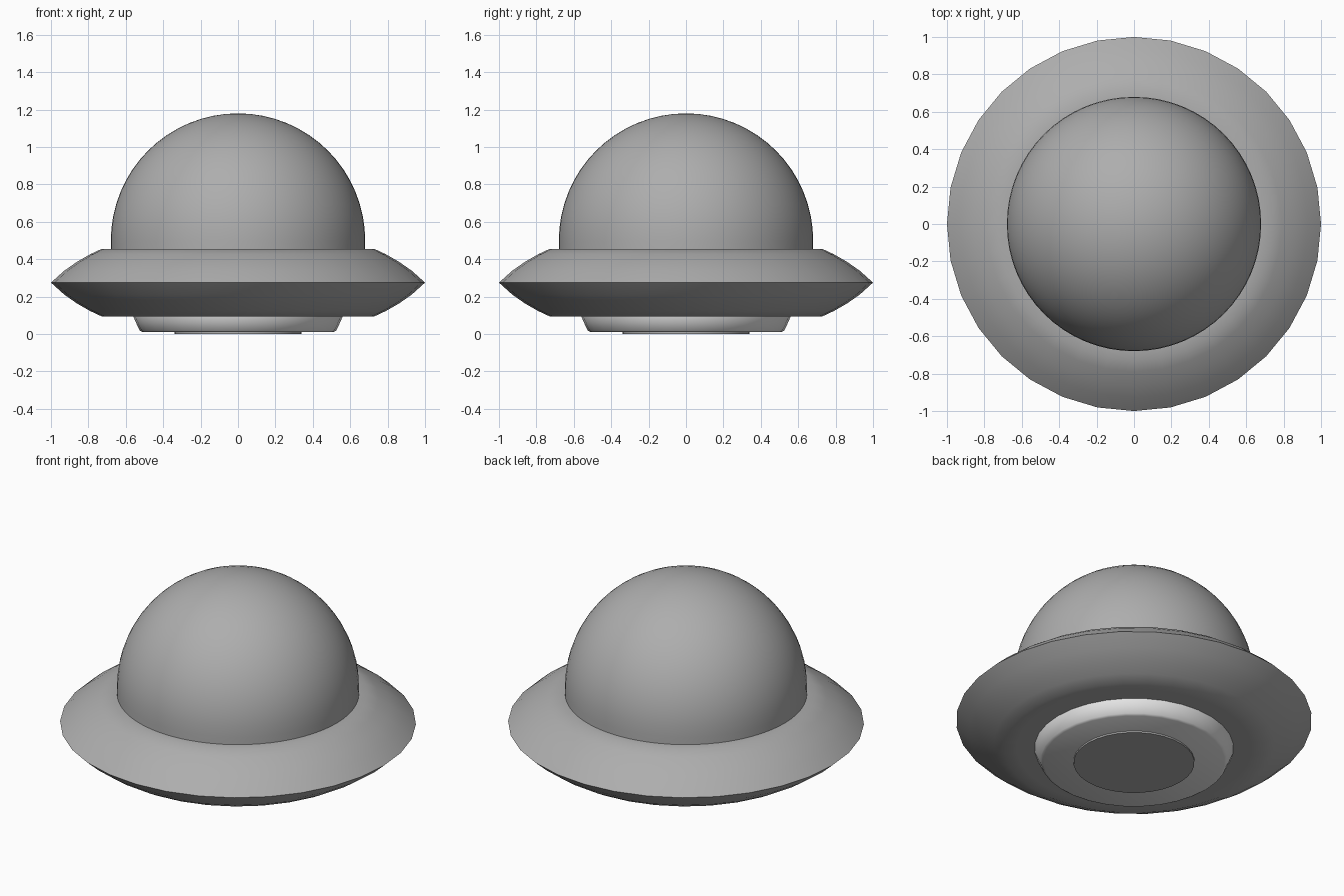
import bpy, bmesh, math

old = bpy.data.objects.get("Cube")
if old:
    bpy.data.objects.remove(old, do_unlink=True)


def material(name, value):
    m = bpy.data.materials.new(name)
    m.use_nodes = True
    color = (value, value, value, 1)
    m.diffuse_color = color
    m.node_tree.nodes["Principled BSDF"].inputs["Base Color"].default_value = color
    return m


grey = material("mid grey", 0.42)
light = material("light grey", 0.8)


def lathe(name, profile, mat, steps, sharp_angle):
    """Revolve an (r, z) profile around the z axis."""
    bm = bmesh.new()
    verts = [bm.verts.new((r, 0, z)) for r, z in profile]
    edges = [bm.edges.new(pair) for pair in zip(verts, verts[1:])]
    bmesh.ops.spin(bm, geom=verts + edges, cent=(0, 0, 0), axis=(0, 0, 1),
                   angle=math.tau, steps=steps, use_merge=True)
    bmesh.ops.remove_doubles(bm, verts=bm.verts, dist=1e-5)
    bmesh.ops.recalc_face_normals(bm, faces=bm.faces)
    mesh = bpy.data.meshes.new(name)
    bm.to_mesh(mesh)
    bm.free()
    mesh.materials.append(mat)
    obj = bpy.data.objects.new(name, mesh)
    bpy.context.collection.objects.link(obj)
    bpy.ops.object.select_all(action="DESELECT")
    obj.select_set(True)
    bpy.context.view_layer.objects.active = obj
    bpy.ops.object.shade_smooth_by_angle(angle=math.radians(sharp_angle))
    return obj


# Dome: hemisphere on a short upright skirt
R, EQUATOR = 0.68, 0.5
arc = [(R * math.cos(a), EQUATOR + R * math.sin(a))
       for a in (i * math.pi / 32 for i in range(16))]
lathe("dome", [(0, 0.42), (R, 0.42)] + arc + [(0, EQUATOR + R)], grey, 64, 40)

# Saucer: the same convex slope mirrored above and below a sharp rim
MID = 0.275
slope = [(0.73, 0.18), (0.79, 0.152), (0.86, 0.112), (0.93, 0.063)]
upper = [(0, 0.18), (0.66, 0.18)] + slope
profile = ([(r, MID + h) for r, h in upper] + [(1, MID)]
           + [(r, MID - h) for r, h in reversed(upper)])
lathe("saucer", profile, grey, 32, 50)

# Tapered base and the thin hatch beneath it
lathe("base", [(0, 0.12), (0.56, 0.12), (0.56, 0.095), (0.545, 0.06),
               (0.525, 0.018), (0.51, 0.01), (0, 0.01)], light, 32, 50)
lathe("hatch", [(0, 0.015), (0.34, 0.015), (0.34, 0), (0, 0)], grey, 32, 30)
